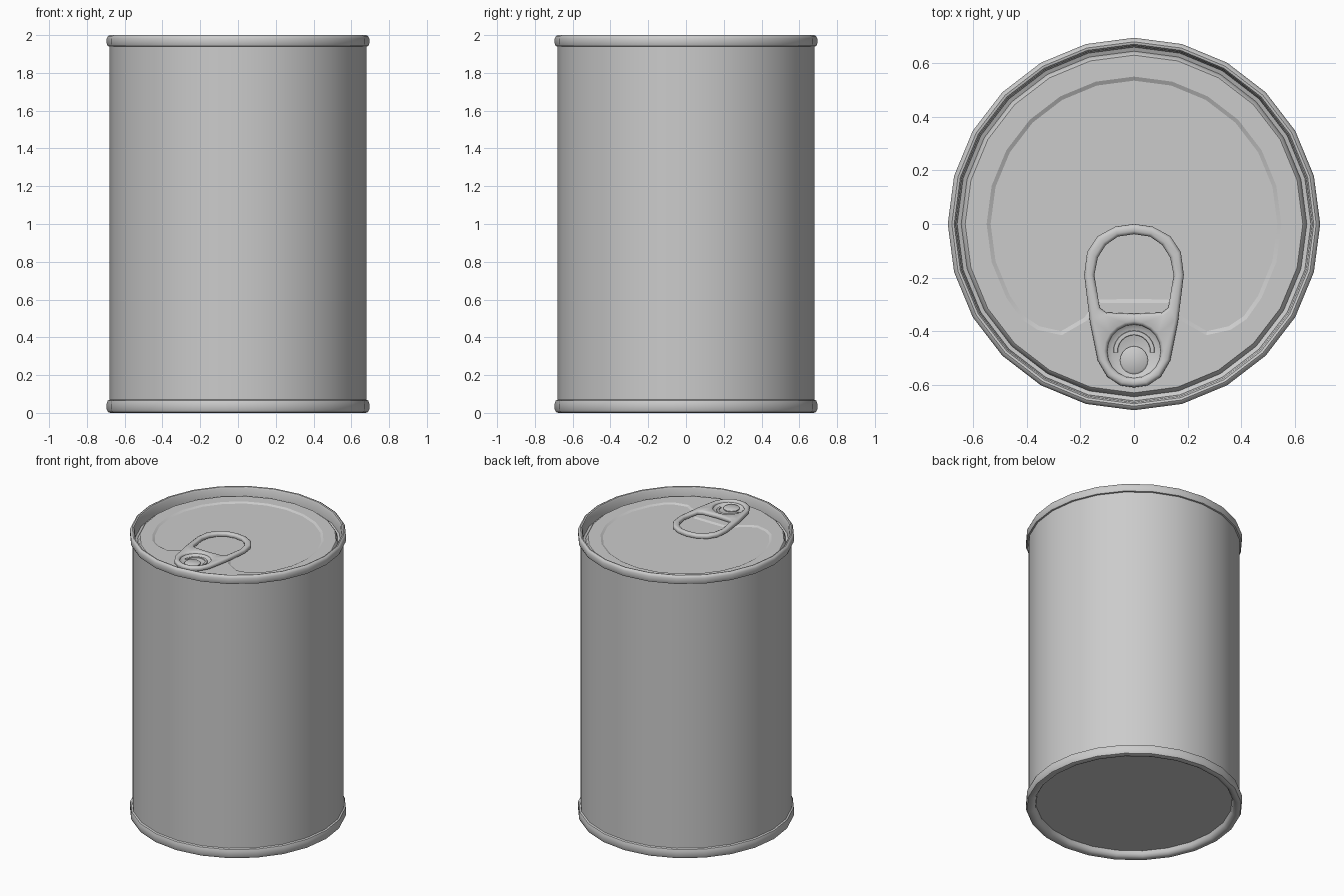
import bpy, bmesh
from math import sin, cos, pi, radians
from mathutils import Vector

if "Cube" in bpy.data.objects:
    bpy.data.objects.remove(bpy.data.objects["Cube"])


def finish(bm, name, angle=40, face_up=False):
    bmesh.ops.remove_doubles(bm, verts=bm.verts[:], dist=1e-5)
    bmesh.ops.recalc_face_normals(bm, faces=bm.faces[:])
    if face_up and sum(f.normal.z * f.calc_area() for f in bm.faces) < 0:
        bmesh.ops.reverse_faces(bm, faces=bm.faces[:])
    me = bpy.data.meshes.new(name)
    bm.to_mesh(me)
    bm.free()
    ob = bpy.data.objects.new(name, me)
    bpy.context.collection.objects.link(ob)
    bpy.ops.object.select_all(action='DESELECT')
    ob.select_set(True)
    bpy.context.view_layer.objects.active = ob
    bpy.ops.object.shade_smooth_by_angle(angle=radians(angle))
    return ob


def circle(r, n=24, cx=0.0, cy=0.0):
    return [Vector((cx + r * cos(2 * pi * i / n), cy + r * sin(2 * pi * i / n))) for i in range(n)]


def inset(loop, d):
    """Move a counter-clockwise loop inward by d."""
    out = []
    for i, p in enumerate(loop):
        a = (p - loop[i - 1]).normalized()
        b = (loop[(i + 1) % len(loop)] - p).normalized()
        n = Vector((-a.y - b.y, a.x + b.x)).normalized()
        out.append(p + n * d)
    return out


def ring(bm, loop, z):
    return [bm.verts.new((p.x, p.y, z)) for p in loop]


def bridge(bm, a, b):
    n = len(a)
    for i in range(n):
        bm.faces.new((a[i], a[(i + 1) % n], b[(i + 1) % n], b[i]))


def fill(bm, *rings):
    edges = []
    for r in rings:
        for i in range(len(r)):
            e = bm.edges.get((r[i - 1], r[i])) or bm.edges.new((r[i - 1], r[i]))
            edges.append(e)
    bmesh.ops.triangle_fill(bm, use_beauty=True, edges=edges, normal=(0, 0, 1))


def lathe(name, profile, n=24, cx=0.0, cy=0.0, cap=False, face_up=False):
    bm = bmesh.new()
    rings = [ring(bm, circle(r, n, cx, cy), z) for r, z in profile]
    for a, b in zip(rings, rings[1:]):
        bridge(bm, a, b)
    if cap:
        bm.faces.new(rings[-1])
    return finish(bm, name, face_up=face_up)


def mirror_loop(half):
    """Right half from bottom to top, first and last points on the axis."""
    return [Vector(p) for p in half] + [Vector((-x, y)) for x, y in half[-2:0:-1]]


# Can wall and rolled rims
lathe("can_wall", [(0.68, 0.05), (0.68, 1.96)])
lathe("bottom_rim", [(0.68, 0.07), (0.69, 0.065), (0.695, 0.05), (0.695, 0.018),
                     (0.688, 0.004), (0.675, 0), (0.66, 0), (0.645, 0.006),
                     (0.635, 0.02), (0.63, 0.04)], cap=True)
lathe("top_rim", [(0.68, 1.94), (0.69, 1.942), (0.695, 1.955), (0.695, 1.982),
                  (0.689, 1.995), (0.68, 2), (0.671, 1.998), (0.665, 1.988),
                  (0.66, 1.925), (0.645, 1.918), (0.638, 1.942), (0.63, 1.95)])

# Lid with a shallow recessed panel notched around the tab
arc = [(0.55 * cos(radians(a)), 0.55 * sin(radians(a))) for a in range(-30, 91, 15)]
panel = mirror_loop([(0, -0.295), (0.13, -0.295), (0.175, -0.36), (0.27, -0.415),
                     (0.36, -0.395), (0.42, -0.355)] + arc[:-1] + [(0, 0.55)])
bm = bmesh.new()
outer = ring(bm, circle(0.63), 1.95)
edge = ring(bm, panel, 1.95)
low = ring(bm, inset(panel, 0.015), 1.942)
fill(bm, outer, edge)
bridge(bm, edge, low)
fill(bm, low)
finish(bm, "lid", 20, face_up=True)

# Pull tab: rounded plate with a finger hole and a rivet hole
tab = mirror_loop([(0, -0.61), (0.05, -0.603), (0.10, -0.57), (0.135, -0.51),
                   (0.165, -0.36), (0.186, -0.19), (0.175, -0.105), (0.135, -0.045),
                   (0.07, -0.01), (0, 0)])
finger = mirror_loop([(0, -0.335), (0.105, -0.33), (0.128, -0.312), (0.148, -0.19),
                      (0.135, -0.125), (0.105, -0.078), (0.06, -0.047), (0, -0.038)])
socket = circle(0.1, 20, 0, -0.475)
section = [(0.012, 1.954), (0.003, 1.958), (0, 1.969), (0.003, 1.98), (0.012, 1.985)]
bm = bmesh.new()
tops, bottoms = [], []
for loop, side in ((tab, 1), (finger, -1), (socket, -1)):
    rings = [ring(bm, inset(loop, side * d), z) for d, z in section]
    for a, b in zip(rings, rings[1:]):
        bridge(bm, a, b)
    bottoms.append(rings[0])
    tops.append(rings[-1])
fill(bm, *tops)
fill(bm, *bottoms)
finish(bm, "pull_tab", 50)

# Sunken plate and rivet inside the tab
lathe("tab_plate", [(0.1, 1.972), (0.083, 1.96)], 20, 0, -0.475, cap=True, face_up=True)
lathe("rivet", [(0.052, 1.955), (0.052, 1.966), (0.045, 1.971)], 20, 0, -0.508, cap=True)

# Raised crescent lip around the rivet
bm = bmesh.new()
prev = None
for i in range(13):
    a = radians(-5 + 190 * i / 12)
    cur = [bm.verts.new((r * cos(a), -0.475 + r * sin(a), z))
           for r, z in ((0.078, 1.958), (0.076, 1.966), (0.062, 1.966), (0.06, 1.958))]
    if prev:
        bridge(bm, prev, cur)
    else:
        bm.faces.new(cur)
    prev = cur
bm.faces.new(prev)
finish(bm, "rivet_lip")
